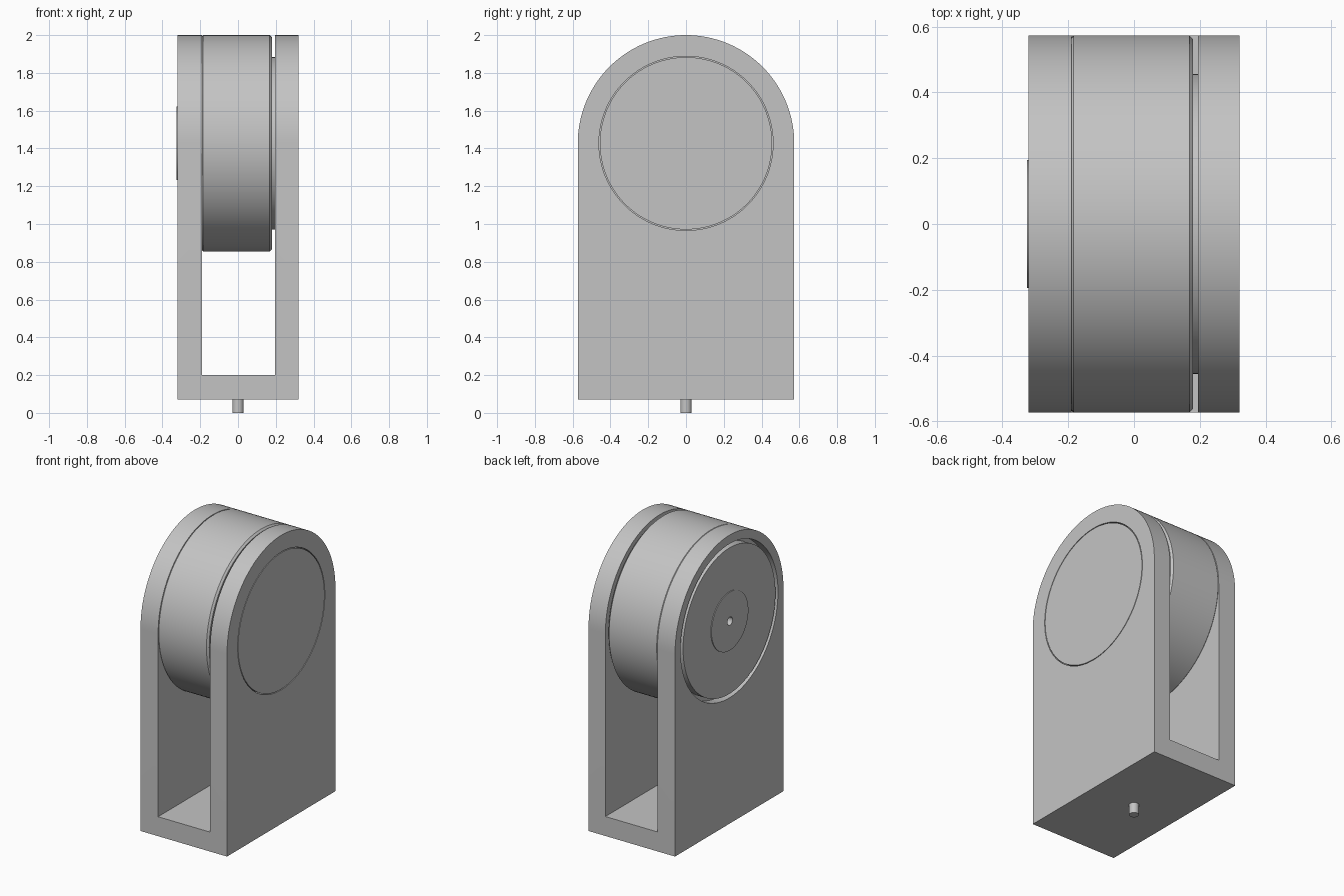
import bpy, bmesh, math
from mathutils import Vector

if "Cube" in bpy.data.objects:
    bpy.data.objects.remove(bpy.data.objects["Cube"], do_unlink=True)

AXIS_Z = 1.427   # height of the drum axis
R = 0.573        # radius of arch and drum
SEGS = 128

grey = bpy.data.materials.new("plain grey")
grey.use_nodes = True
colour = (0.55, 0.55, 0.55, 1)
grey.diffuse_color = colour
grey.node_tree.nodes["Principled BSDF"].inputs["Base Color"].default_value = colour


def make(name, bm):
    bmesh.ops.recalc_face_normals(bm, faces=bm.faces)
    mesh = bpy.data.meshes.new(name)
    bm.to_mesh(mesh)
    bm.free()
    mesh.materials.append(grey)
    obj = bpy.data.objects.new(name, mesh)
    bpy.context.collection.objects.link(obj)
    return obj


def smooth(obj):
    bpy.ops.object.select_all(action="DESELECT")
    obj.select_set(True)
    bpy.context.view_layer.objects.active = obj
    bpy.ops.object.shade_smooth_by_angle(angle=math.radians(30))


def lathe(name, profile, axis="X", segs=SEGS):
    """Spin (position, radius) points round the drum axis or the vertical axis."""
    bm = bmesh.new()
    rings = []
    for p, r in profile:
        ring = []
        for i in range(segs):
            a = 2 * math.pi * i / segs
            c, s = r * math.cos(a), r * math.sin(a)
            ring.append(bm.verts.new((p, c, AXIS_Z + s) if axis == "X" else (c, s, p)))
        rings.append(ring)
    for a, b in zip(rings, rings[1:]):
        for i in range(segs):
            j = (i + 1) % segs
            bm.faces.new((a[i], a[j], b[j], b[i]))
    bm.faces.new(rings[0])
    bm.faces.new(rings[-1])
    return make(name, bm)


def box(name, lo, hi):
    bm = bmesh.new()
    bmesh.ops.create_cube(bm, size=1)
    lo, hi = Vector(lo), Vector(hi)
    for v in bm.verts:
        v.co = (lo + hi) / 2 + v.co * (hi - lo)
    return make(name, bm)


def cut(obj, cutter):
    mod = obj.modifiers.new("cut", "BOOLEAN")
    mod.operation = "DIFFERENCE"
    mod.solver = "EXACT"
    mod.object = cutter
    bpy.context.view_layer.objects.active = obj
    bpy.ops.object.modifier_apply(modifier=mod.name)
    bpy.data.objects.remove(cutter, do_unlink=True)


# Forked frame: arched block with a slot and a round seat in each cheek
bm = bmesh.new()
outline = [(-R, 0.07), (R, 0.07)]
for i in range(SEGS // 2 + 1):
    a = 2 * math.pi * i / SEGS
    outline.append((R * math.cos(a), AXIS_Z + R * math.sin(a)))
face = bm.faces.new([bm.verts.new((-0.32, y, z)) for y, z in outline])
ext = bmesh.ops.extrude_face_region(bm, geom=[face])
bmesh.ops.translate(bm, vec=(0.64, 0, 0),
                    verts=[g for g in ext["geom"] if isinstance(g, bmesh.types.BMVert)])
frame = make("forked_frame", bm)
cut(frame, box("slot_cutter", (-0.19, -1, 0.2), (0.195, 1, 3)))
cut(frame, lathe("right_seat_cutter", [(-0.4, 0.515), (-0.26, 0.515)]))
cut(frame, lathe("left_seat_cutter", [(0.15, 0.461), (0.4, 0.461)]))
smooth(frame)

# Drum with chamfered rims
smooth(lathe("drum", [(-0.19, R - 0.006), (-0.184, R), (0.168, R), (0.18, R - 0.012)]))

# Shaft collar passing through the left cheek, flush outside
smooth(lathe("left_shaft_disc", [(0.17, 0.456), (0.32, 0.456)]))

# Right cover disc with a raised hub and a centre hole
smooth(lathe("right_cover_disc", [(-0.25, 0.488), (-0.32, 0.488), (-0.32, 0.195),
                                  (-0.325, 0.195), (-0.325, 0.027), (-0.27, 0.027)]))

# Locating pin under the base
smooth(lathe("base_pin", [(0, 0.03), (0.09, 0.03)], axis="Z", segs=32))
